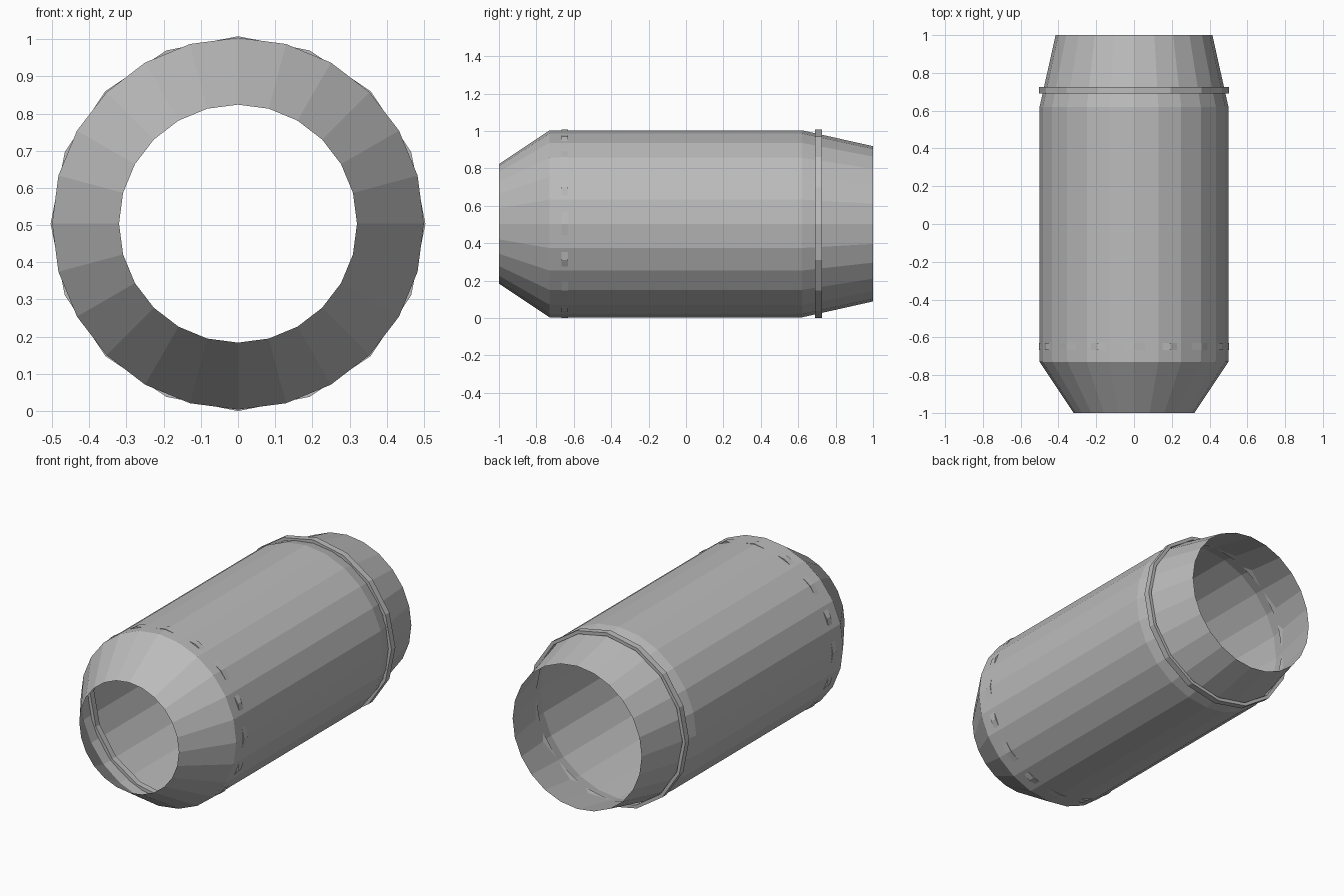
import bpy, bmesh, math

if "Cube" in bpy.data.objects:
    bpy.data.objects.remove(bpy.data.objects["Cube"])

CZ = 0.504  # height of the tube axis

grey = bpy.data.materials.new("mid grey")
grey.diffuse_color = (0.5, 0.5, 0.5, 1)
grey.use_nodes = True
grey.node_tree.nodes["Principled BSDF"].inputs["Base Color"].default_value = grey.diffuse_color


def lathe(name, profile, sides, closed=False):
    """Revolve (y, radius) points around the y axis, first vertex at the top."""
    bm = bmesh.new()
    loops = []
    for y, r in profile:
        loops.append([bm.verts.new((r * math.sin(a), y, CZ + r * math.cos(a)))
                      for a in (2 * math.pi * i / sides for i in range(sides))])
    pairs = list(zip(loops, loops[1:]))
    if closed:
        pairs.append((loops[-1], loops[0]))
    for p, q in pairs:
        for i in range(sides):
            j = (i + 1) % sides
            bm.faces.new((p[i], p[j], q[j], q[i]))
    # body profile runs front to back, so this winding faces outward
    bm.normal_update()
    if closed:
        bmesh.ops.recalc_face_normals(bm, faces=bm.faces)
    else:
        f = next(iter(bm.faces))
        c = f.calc_center_median()
        if f.normal.x * c.x + f.normal.z * (c.z - CZ) < 0:
            bmesh.ops.reverse_faces(bm, faces=bm.faces)
    me = bpy.data.meshes.new(name)
    bm.to_mesh(me)
    bm.free()
    me.materials.append(grey)
    ob = bpy.data.objects.new(name, me)
    bpy.context.collection.objects.link(ob)
    return ob


def band(name, y, half, inner, outer):
    """Square-section hoop with 16 sides."""
    return lathe(name, [(y - half, inner), (y - half, outer),
                        (y + half, outer), (y + half, inner)], 16, True)


# Open thin-walled shell: front cone, barrel, rear taper
lathe("shell", [(-1, 0.32), (-0.73, 0.5), (0.62, 0.5), (1, 0.415)], 24)

# Hoops whose corners break through the shell
band("front_hoop", -0.648, 0.018, 0.485, 0.504)
band("rear_hoop", 0.708, 0.018, 0.485, 0.504)
